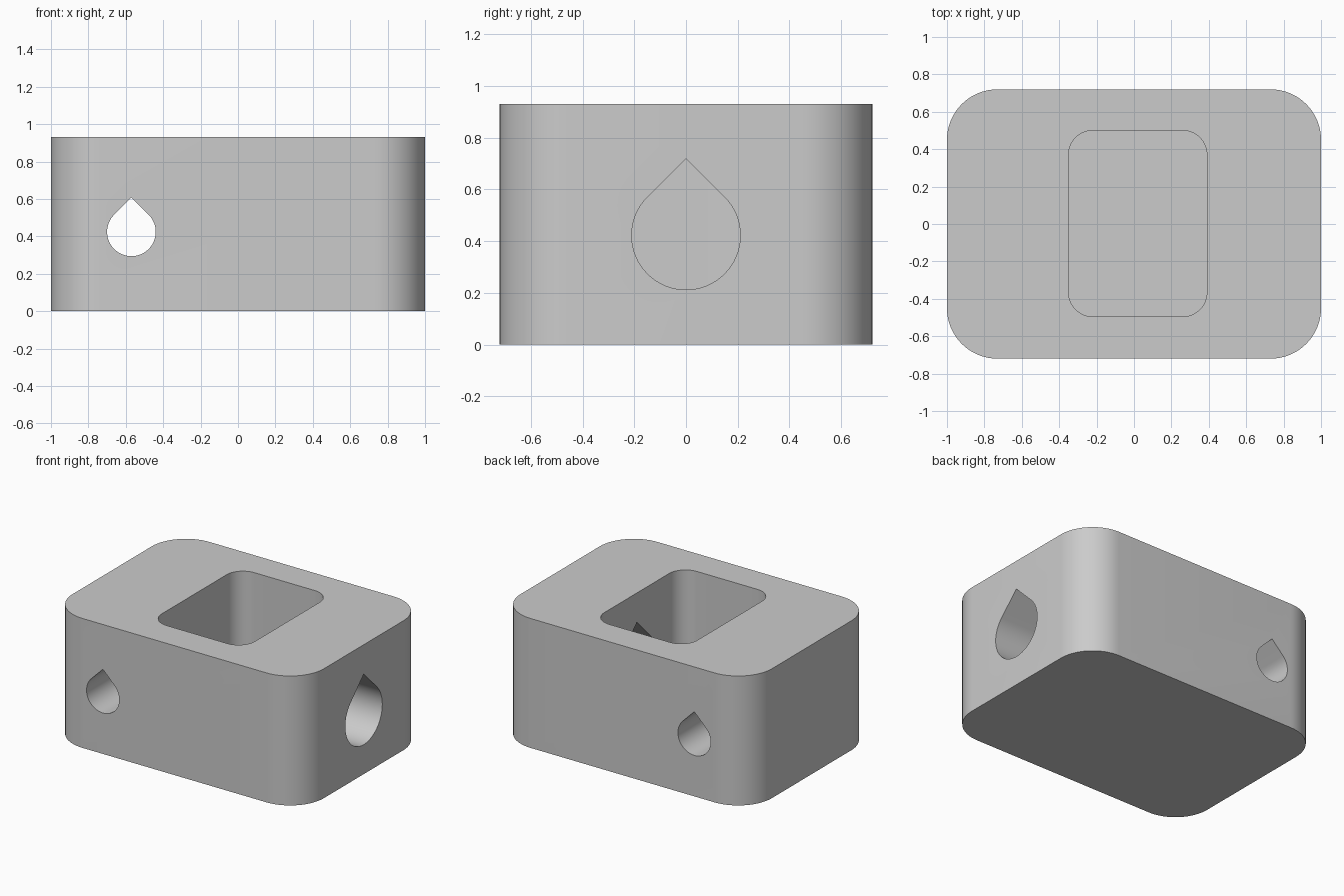
import bpy
import bmesh
from math import pi, cos, sin, radians
from mathutils import Matrix

if "Cube" in bpy.data.objects:
    bpy.data.objects.remove(bpy.data.objects["Cube"])

grey = bpy.data.materials.new("plain grey")
grey.use_nodes = True
colour = (0.6, 0.6, 0.6, 1)
grey.diffuse_color = colour
grey.node_tree.nodes["Principled BSDF"].inputs["Base Color"].default_value = colour


def rounded_rect(x0, x1, y0, y1, r, steps=16):
    corners = [(x1 - r, y1 - r), (x0 + r, y1 - r), (x0 + r, y0 + r), (x1 - r, y0 + r)]
    return [(cx + r * cos(pi / 2 * (q + i / steps)), cy + r * sin(pi / 2 * (q + i / steps)))
            for q, (cx, cy) in enumerate(corners) for i in range(steps + 1)]


def teardrop(r, steps=48):
    # Round below, with two straight 45 degree flanks meeting in a point on top
    arc = [pi * (0.75 + 1.5 * i / steps) for i in range(steps + 1)]
    return [(r * cos(a), r * sin(a)) for a in arc] + [(0, r * 2 ** 0.5)]


def prism(name, outline, depth, matrix):
    bm = bmesh.new()
    face = bm.faces.new([bm.verts.new((x, y, 0)) for x, y in outline])
    ext = bmesh.ops.extrude_face_region(bm, geom=[face])
    top = [v for v in ext["geom"] if isinstance(v, bmesh.types.BMVert)]
    bmesh.ops.translate(bm, verts=top, vec=(0, 0, depth))
    bmesh.ops.transform(bm, matrix=matrix, verts=bm.verts)
    bmesh.ops.recalc_face_normals(bm, faces=bm.faces)
    mesh = bpy.data.meshes.new(name)
    bm.to_mesh(mesh)
    bm.free()
    mesh.materials.append(grey)
    obj = bpy.data.objects.new(name, mesh)
    bpy.context.collection.objects.link(obj)
    return obj


# Solid block with rounded upright corners
block = prism("block", rounded_rect(-1, 1, -0.72, 0.72, 0.27), 0.93, Matrix())

# Cutters: open pocket, cross hole near one end, large hole from the other end into the pocket
upright = Matrix.Rotation(pi / 2, 4, "X")
sideways = Matrix.Rotation(pi / 2, 4, "Z") @ upright
cutters = [
    prism("pocket_cutter", rounded_rect(-0.35, 0.39, -0.495, 0.5, 0.13), 1,
          Matrix.Translation((0, 0, 0.21))),
    prism("cross_hole_cutter", teardrop(0.13), 2,
          Matrix.Translation((-0.57, 1, 0.424)) @ upright),
    prism("end_hole_cutter", teardrop(0.21), 1.1,
          Matrix.Translation((0.1, 0, 0.422)) @ sideways),
]

bpy.ops.object.select_all(action="DESELECT")
bpy.context.view_layer.objects.active = block
block.select_set(True)
for cutter in cutters:
    cutter.hide_render = True
    cut = block.modifiers.new(cutter.name, "BOOLEAN")
    cut.operation = "DIFFERENCE"
    cut.solver = "EXACT"
    cut.object = cutter
    bpy.ops.object.modifier_apply(modifier=cut.name)
    bpy.data.objects.remove(cutter)

bpy.ops.object.shade_smooth_by_angle(angle=radians(30))
